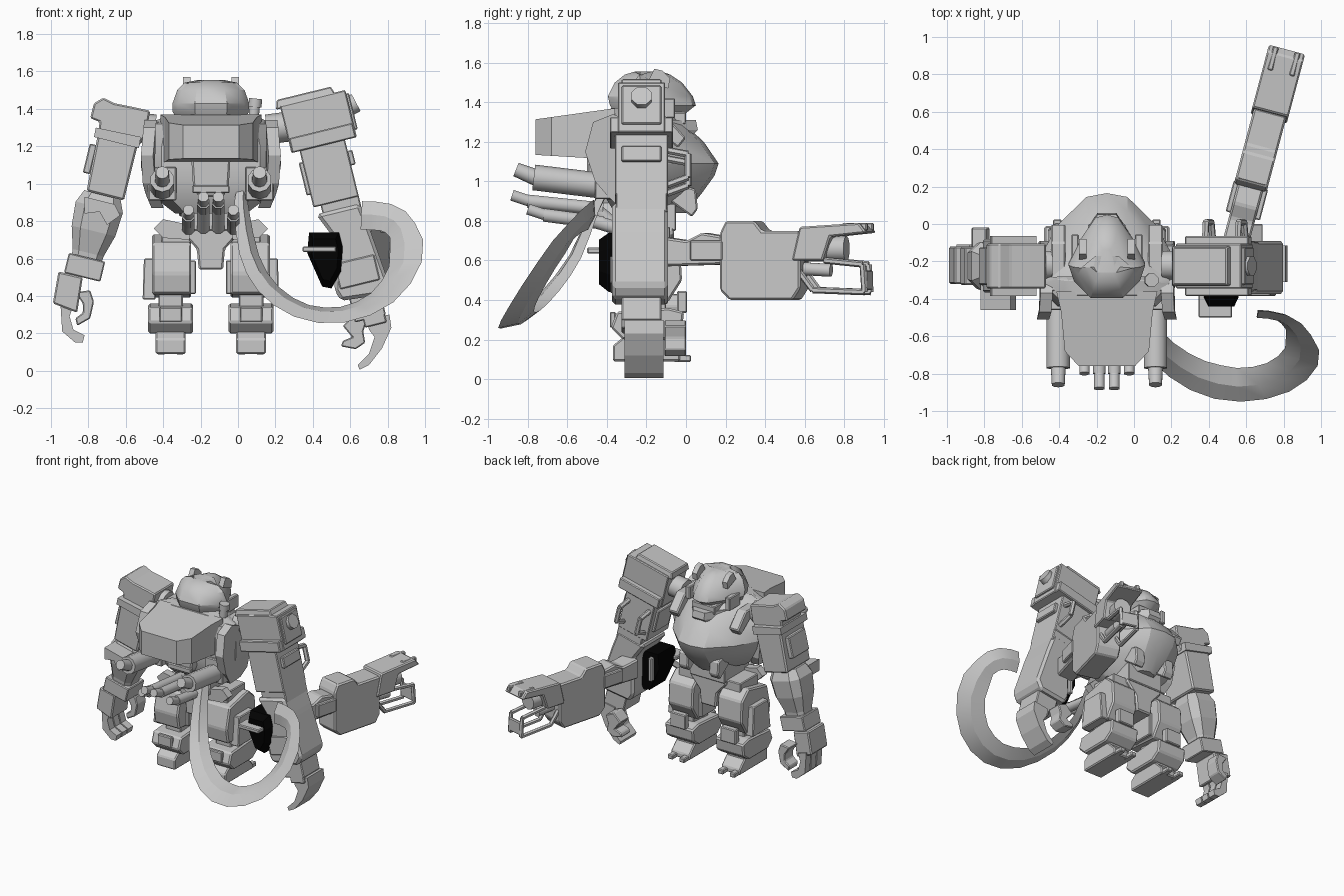
import bpy, bmesh, math
from mathutils import Matrix, Vector

if "Cube" in bpy.data.objects:
    bpy.data.objects.remove(bpy.data.objects["Cube"])

CX = -0.145  # centre line of the body
I = Matrix.Identity(4)


def material(name, v):
    m = bpy.data.materials.new(name)
    m.diffuse_color = (v, v, v, 1)
    m.use_nodes = True
    m.node_tree.nodes["Principled BSDF"].inputs["Base Color"].default_value = m.diffuse_color
    return m


GREY = material("armour_grey", 0.57)
BLACK = material("black", 0.0005)


def finish(name, bm, M=I, bev=0.0, mat=None):
    bmesh.ops.recalc_face_normals(bm, faces=bm.faces)
    if bev:
        bmesh.ops.bevel(bm, geom=bm.edges[:], offset=bev, segments=1, affect='EDGES')
    bm.transform(M)
    me = bpy.data.meshes.new(name)
    bm.to_mesh(me)
    bm.free()
    ob = bpy.data.objects.new(name, me)
    bpy.context.collection.objects.link(ob)
    me.materials.append(mat or GREY)
    return ob


def smooth(ob, deg=35):
    bpy.ops.object.select_all(action='DESELECT')
    ob.select_set(True)
    bpy.context.view_layer.objects.active = ob
    bpy.ops.object.shade_smooth_by_angle(angle=math.radians(deg))
    return ob


def box(name, c, s, M=I, top=(1, 1), bev=0.006, mat=None):
    """Box at c with size s; top scales the upper face in x and y."""
    bm = bmesh.new()
    bmesh.ops.create_cube(bm, size=1)
    for v in bm.verts:
        k = top if v.co.z > 0 else (1, 1)
        v.co = Vector((v.co.x * s[0] * k[0], v.co.y * s[1] * k[1], v.co.z * s[2]))
    return finish(name, bm, M @ Matrix.Translation(c), bev, mat)


def loft(name, rings, M=I, bev=0, mat=None):
    bm = bmesh.new()
    vs = [[bm.verts.new(p) for p in r] for r in rings]
    n = len(vs[0])
    for a, b in zip(vs, vs[1:]):
        for i in range(n):
            bm.faces.new((a[i], a[(i + 1) % n], b[(i + 1) % n], b[i]))
    bm.faces.new(vs[0])
    bm.faces.new(vs[-1])
    return finish(name, bm, M, bev, mat)


def prism(name, pts, axis, lo, hi, M=I, bev=0, mat=None):
    put = {'x': lambda p, d: (d, p[0], p[1]), 'y': lambda p, d: (p[0], d, p[1]),
           'z': lambda p, d: (p[0], p[1], d)}[axis]
    return loft(name, [[put(p, d) for p in pts] for d in (lo, hi)], M, bev, mat)


def rod(name, a, b, r, n=10, M=I, r2=None):
    a, b = Vector(a), Vector(b)
    q = (b - a).to_track_quat('Z', 'Y')
    ring = lambda o, rr: [o + q @ Vector((rr * math.cos(t), rr * math.sin(t), 0))
                          for t in (2 * math.pi * (i + .5) / n for i in range(n))]
    return smooth(loft(name, [ring(a, r), ring(b, r2 or r)], M), 46)


def body_ring(z, w, yf, yb, nose=0.17, back=(1, .1, .72)):
    """Pointed front, squarer back outline."""
    half = [(0.3 * w, yf - nose * .12), (.72 * w, yf - nose), (w, (yf - nose + yb) / 2 + .03),
            (back[0] * w, yb + back[1]), (back[2] * w, yb)]
    pts = [(0, yf)] + half + [(-x, y) for x, y in reversed(half)]
    return [(CX + x, y, z) for x, y in pts]


# Torso
smooth(loft("torso", [body_ring(*r) for r in (
    (.84, .19, .0, -.36), (.94, .32, .08, -.42), (1.03, .355, .145, -.44), (1.09, .365, .165, -.44),
    (1.2, .365, .09, -.44), (1.32, .335, -.04, -.42), (1.37, .22, -.12, -.38))]), 28)
prism("back_panel", [(-.25, 1.14), (-.04, 1.14), (-.05, .98), (-.08, .93), (-.21, .93), (-.24, .98)], 'y', -.5, -.4, bev=.01)
box("back_bar", (CX, -.5, .97), (.2, .03, .04))
curve = lambda z: .35 - (1.1 if z < 1.1 else .35) * (z - 1.1) ** 2
for s in (-1, 1):
    outline = [(-.37, 1.34), (-.47, 1.3), (-.51, 1.15), (-.46, 1.0), (-.4, .93), (-.34, .87), (-.22, .88),
               (-.18, .95), (-.17, 1.1), (-.26, 1.3)]
    loft("side_plate", [[(CX + s * (curve(z) + d), y, z) for y, z in outline] for d in (-.04, .025)])
    rod("shoulder_joint", (CX + s * .3, -.22, 1.29), (CX + s * .45, -.22, 1.31), .08)
    # Large exhausts with thin tips
    x = CX + s * .26
    rod("exhaust", (x, -.36, .97), (x, -.77, 1.02), .065)
    rod("exhaust_tip", (x, -.76, 1.02), (x, -.86, 1.06), .042, r2=.036)
    box("exhaust_mount", (x, -.42, 1.0), (.15, .08, .18))
    prism("collar", [(-.36, 1.33), (-.1, 1.33), (.0, 1.22), (-.04, 1.17), (-.16, 1.26), (-.36, 1.26)],
          'x', CX + s * .26 - .04, CX + s * .26 + .04, bev=.008)
    prism("chest_rail", [(-.08, .9), (.03, .82), (.06, .86), (.05, .96), (-.08, 1.0)], 'x',
          CX + s * .13 - .04, CX + s * .13 + .04, bev=.008)
for i in range(4):
    x = CX + (i - 1.5) * .08
    y, z = (-.88, .93) if i in (1, 2) else (-.8, .86)
    rod("small_exhaust", (x, -.42, z - .07), (x, y + .08, z - .03), .036, 8)
    rod("small_exhaust_tip", (x, y + .09, z - .03), (x, y, z), .03, 8)
    rod("exhaust_pipe", (x, -.47, z - .06), (x, -.34, .76), .036, 8)

# Backpack
pack = [(-.27, -.36), (-.245, -.47), (-.225, -.68), (-.15, -.76), (.15, -.76), (.225, -.68), (.245, -.47), (.27, -.36)]
loft("backpack", [[(CX + x, y, z + k * (y + .36)) for x, y in pack]
                  for z, k in ((1.11, -.06), (1.37, .14))])

# Head, jaw and crest
smooth(loft("head", [body_ring(*r, nose=.14, back=(.86, .09, .42)) for r in (
    (1.33, .17, -.02, -.35), (1.385, .205, .05, -.385), (1.43, .205, .035, -.395), (1.5, .18, -.02, -.36),
    (1.54, .14, -.08, -.31), (1.555, .07, -.12, -.26))]), 35)
loft("jaw", [[(CX + s * w, y, z) for s, w, y in ((-1, .15, -.25), (-1, .14, -.08), (-1, .05, f),
                                                 (1, .05, f), (1, .14, -.08), (1, .15, -.25))]
             for z, f in ((1.21, .01), (1.26, .06), (1.31, .05))])
box("mouth", (CX, -.13, 1.32), (.2, .26, .06))
for s in (-1, 1):
    prism("brow", [(-.19, 1.51), (-.16, 1.57), (-.12, 1.56), (-.08, 1.52), (-.09, 1.47)], 'x',
          CX + s * .13 - .02, CX + s * .13 + .02)
    box("cheek", (CX + s * .17, -.12, 1.37), (.04, .13, .1))
rod("antenna", (.08, -.3, 1.32), (.09, -.3, 1.42), .03, 8)
rod("antenna_cap", (.09, -.3, 1.41), (.095, -.3, 1.455), .038, 8)

# Pelvis
prism("pelvis", [(-.3, .74), (-.22, .65), (-.21, .54), (-.08, .54), (-.07, .65), (.01, .74), (-.01, .84), (-.28, .84)],
      'y', -.34, -.06, bev=.01)
box("waist", (CX, -.2, .82), (.3, .3, .14))

# Legs
for s in (-1, 1):
    M = Matrix.Translation((CX + s * .215, -.19, 0)) @ Matrix.Diagonal((s, 1, 1, 1))
    box("hip", (-.03, 0, .7), (.16, .22, .14), M)
    prism("thigh", [(-.17, .41), (-.19, .52), (-.15, .68), (.08, .73), (.16, .66), (.17, .5), (.1, .39)],
          'x', -.11, .1, M, .01)
    box("thigh_armour", (.115, -.01, .49), (.07, .22, .22), M, (.8, .8))
    box("inner_armour", (-.11, 0, .5), (.05, .18, .18), M)
    prism("hip_flap", [(-.1, .78), (.04, .81), (.09, .76), (.04, .71), (-.1, .7)], 'y', -.16, -.1, M)
    box("knee_joint", (0, 0, .37), (.13, .18, .1), M)
    prism("shin", [(-.16, .34), (-.19, .26), (-.13, .2), (.1, .2), (.17, .25), (.18, .34), (.1, .36)],
          'x', -.12, .12, M, .01)
    box("knee_plate", (0, .17, .39), (.13, .05, .11), M)
    box("calf_plate", (0, -.18, .3), (.12, .03, .08), M)
    box("ankle", (0, 0, .19), (.15, .2, .09), M)
    prism("foot", [(-.18, .09), (-.18, .17), (-.13, .21), (.08, .21), (.16, .13), (.16, .09)], 'x', -.08, .08, M, .008)
    for x in (-.05, .05):
        box("toe", (x, .17, .105), (.045, .09, .035), M)

# Gun arm, in a tilted frame
A = Matrix.Translation((.42, -.225, 1.33)) @ Matrix.Rotation(-.24, 4, 'Y')
box("shoulder", (.01, 0, .0), (.36, .24, .26), A)
box("shoulder_flange", (.01, 0, -.09), (.35, .32, .08), A)
box("shoulder_cap", (-.03, 0, .14), (.33, .22, .05), A, (.9, .9))
box("shoulder_outer", (.18, 0, .01), (.05, .2, .2), A)
rod("shoulder_bolt", (.19, 0, .04), (.23, 0, .05), .055, 8, A)
box("upper_arm", (.0, 0, -.28), (.25, .27, .32), A)
box("upper_arm_plate", (.13, 0, -.23), (.04, .2, .08), A)
box("upper_arm_inner", (-.13, 0, -.28), (.03, .18, .18), A)
box("elbow", (.02, 0, -.47), (.21, .26, .12), A)
prism("forearm", [(-.12, -.48), (.12, -.48), (.14, -.62), (.17, -.92), (.12, -.98), (-.1, -.96), (-.12, -.9), (-.06, -.62)],
      'y', -.15, .135, A, .018)
box("forearm_plate", (.02, -.15, -.83), (.22, .02, .14), A)
box("wrist", (.03, 0, -1.02), (.17, .2, .14), A)
box("palm", (.05, 0, -1.09), (.12, .2, .08), A)
for x in (-.09, .09):
    for p, q in (((x, .13, -.2), (x, .235, -.22)), ((x, .235, -.22), (x, .235, -.34)), ((x, .235, -.34), (x, .13, -.38))):
        rod("arm_handle", p, q, .018, 6, A)

# Free arm, cut as front profiles
prism("shoulder", [(-.72, 1.46), (-.66, 1.43), (-.56, 1.41), (-.47, 1.39), (-.49, 1.27), (-.53, 1.2), (-.75, 1.25),
                   (-.74, 1.33), (-.79, 1.35), (-.77, 1.43)], 'y', -.345, -.105, bev=.008)
prism("shoulder_flange", [(-.76, 1.3), (-.52, 1.25), (-.53, 1.19), (-.77, 1.25)], 'y', -.385, -.065)
prism("upper_arm", [(-.75, 1.26), (-.535, 1.21), (-.61, .91), (-.81, .96)], 'y', -.365, -.08, bev=.01)
B = Matrix.Translation((-.63, -.225, 1.33)) @ Matrix.Rotation(.24, 4, 'Y')
box("upper_arm_plate", (-.11, 0, -.23), (.04, .2, .16), B)
prism("elbow_guard", [(-.82, .93), (-.66, .89), (-.63, .83), (-.7, .78), (-.74, .85), (-.82, .84)], 'y', -.46, -.3)
loft("forearm", [[(x * w, y * w, z) for x, y in ((-1, -.6), (-.6, -1), (.6, -1), (1, -.6), (1, .6), (.6, 1), (-.6, 1), (-1, .6))]
                 for z, w in ((-.4, .1), (-.47, .13), (-.6, .12), (-.72, .085), (-.78, .08))], B)
box("wrist", (0, 0, -.8), (.2, .2, .11), B)
prism("palm", [(-.96, .53), (-.83, .5), (-.86, .31), (-.99, .36)], 'y', -.32, -.12, bev=.008)

# Fingers and thumbs, curled in the front plane
finger = [(-.95, .37), (-.88, .35), (-.9, .29), (-.88, .22), (-.82, .19), (-.83, .15), (-.87, .15), (-.94, .21)]
thumb = [(-.87, .42), (-.79, .43), (-.77, .37), (-.79, .28), (-.86, .24), (-.87, .28), (-.83, .31), (-.83, .36)]
for y in (-.31, -.24, -.17):
    prism("finger", finger, 'y', y, y + .06)
prism("thumb", thumb, 'y', -.13, -.02, bev=.006)
prism("gun_hand_finger", [(.69, .28), (.81, .3), (.82, .23), (.77, .12), (.7, .03), (.65, .005), (.64, .03), (.7, .09),
                          (.73, .18), (.7, .22)], 'y', -.31, -.115)
prism("gun_hand_thumb", [(.62, .3), (.69, .27), (.67, .21), (.68, .15), (.63, .115), (.55, .13), (.56, .16),
                         (.61, .18), (.56, .24)], 'y', -.11, 0, bev=.006)

# Rifle, pointing forward and slightly outward
G = Matrix.Translation((.57, 0, 0)) @ Matrix.Rotation(-.26, 4, 'Z')
prism("rifle_stock", [(-.12, .57), (.22, .58), (.22, .72), (.1, .74), (.02, .7), (-.12, .72)], 'x', -.07, .07, G, .01)
box("stock_block", (0, .13, .65), (.19, .17, .1), G)
prism("rifle_body", [(.2, .45), (.25, .4), (.58, .4), (.62, .46), (.62, .75), (.42, .75), (.38, .8), (.23, .8), (.2, .74)],
      'x', -.09, .09, G, .01)
box("body_rib", (0, .28, .74), (.15, .1, .12), G)
prism("rifle_cover", [(.58, .6), (.62, .77), (.93, .79), (.97, .74), (.78, .72), (.74, .6)], 'x', -.1, .1, G, .008)
for x in (-.06, .06):
    box("muzzle_fin", (x, .9, .77), (.03, .13, .04), G)
    for p, q in (((.58, .58), (.68, .45)), ((.68, .45), (.95, .44)), ((.95, .44), (.94, .58)), ((.94, .58), (.74, .6))):
        rod("muzzle_guard", (x, *p), (x, *q), .016, 6, G)
rod("barrel", (0, .58, .66), (0, .84, .66), .065, 10, G)
rod("lower_barrel", (0, .58, .56), (0, .76, .55), .035, 8, G)
box("guard_tip", (0, .95, .5), (.13, .025, .1), G)

# Black core by the forearm with small levers
loft("black_core", [[(.465 + (x - .465) * k, y, .6 + (z - .6) * k) for x, z in
                     ((.38, .74), (.54, .74), (.56, .66), (.55, .53), (.5, .44), (.45, .45), (.37, .63))]
                    for y, k in ((-.2, 1), (-.39, 1), (-.44, .75))], mat=BLACK)
box("lever", (.435, -.44, .65), (.18, .12, .03))
box("front_lever", (.43, -.19, .62), (.03, .04, .18))

# Tail: curved band, tilted from the plane of its loop
path = [Vector(p) for p in ((.02, -.41, .95), (.02, -.46, .86), (.06, -.56, .62), (.16, -.69, .44), (.34, -.81, .32), (.56, -.86, .3),
                            (.77, -.82, .39), (.895, -.71, .57), (.88, -.58, .75), (.79, -.5, .82), (.66, -.48, .83))]
fine = []
for i in range(len(path) - 1):
    a, b, c, d = (path[max(0, min(len(path) - 1, i + k))] for k in (-1, 0, 1, 2))
    for t in (0, .5):
        fine.append(.5 * (2 * b + (c - a) * t + (2 * a - 5 * b + 4 * c - d) * t * t + (3 * b - a - 3 * c + d) * t ** 3))
fine.append(path[-1])
normal, rings = Vector((0, .78, -.62)), []
for i, p in enumerate(fine):
    t = (fine[min(i + 1, len(fine) - 1)] - fine[max(i - 1, 0)]).normalized()
    out = t.cross(normal).normalized()
    w = (out + normal * .5).normalized() * (.03 + .07 * min(1, i / 9)) * (1 if i < 16 else .78)
    th = t.cross(w).normalized() * .022
    rings.append([p + w, p + th, p - w, p - th])
smooth(loft("tail", rings), 25)
